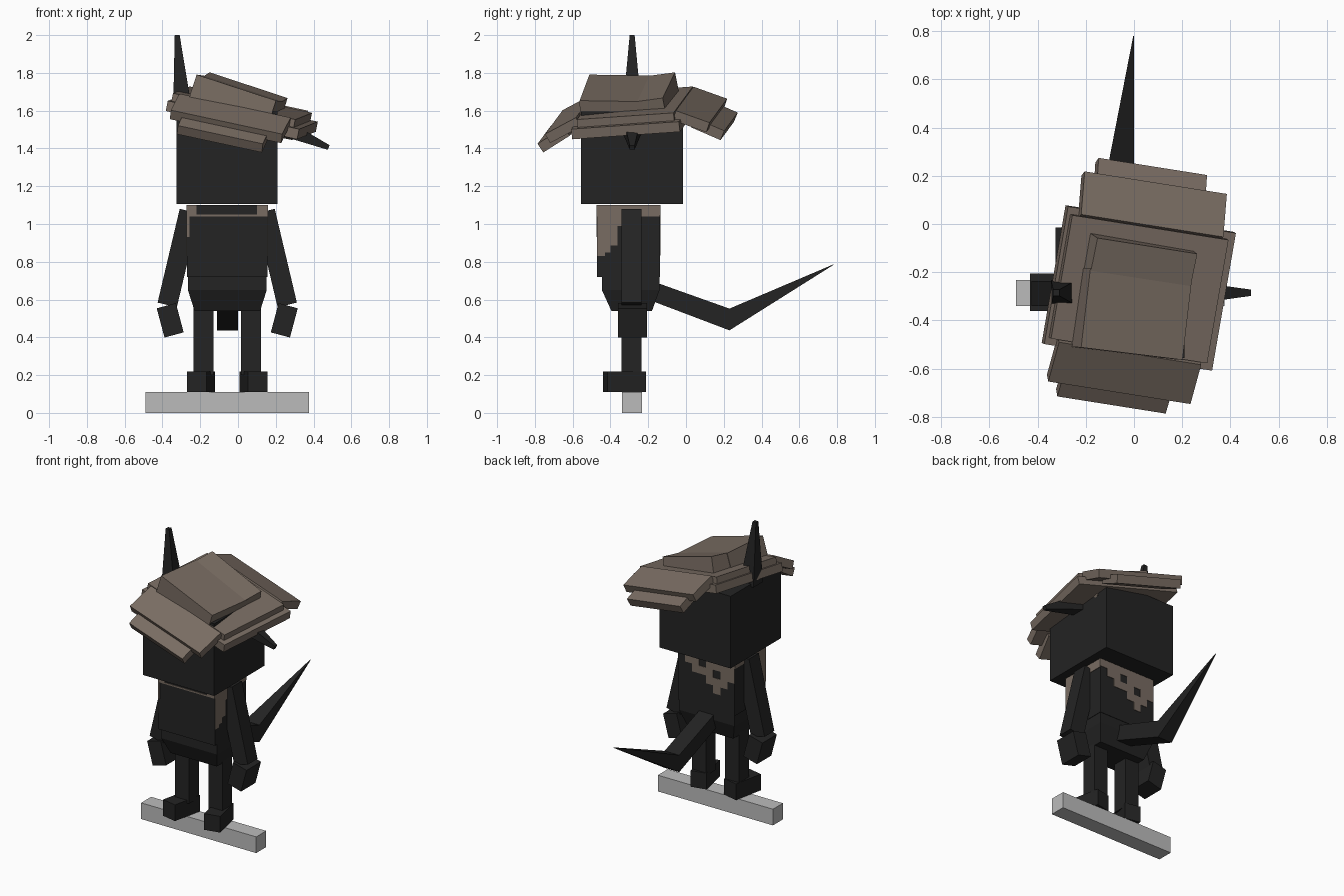
import bpy, bmesh, math
from mathutils import Matrix, Vector

cube = bpy.data.objects.get("Cube")
if cube:
    bpy.data.objects.remove(cube, do_unlink=True)


def material(name, rgb):
    m = bpy.data.materials.new(name)
    m.use_nodes = True
    col = (*rgb, 1.0)
    m.diffuse_color = col
    bsdf = m.node_tree.nodes["Principled BSDF"]
    bsdf.inputs["Base Color"].default_value = col
    bsdf.inputs["Roughness"].default_value = 0.9
    return m


BLACK = material("charcoal black", (0.017, 0.017, 0.017))
BROWN = material("dusty brown", (0.19, 0.15, 0.122))
GREY = material("light grey", (0.5, 0.5, 0.5))


def finish(name, bm, mat):
    bmesh.ops.recalc_face_normals(bm, faces=bm.faces)
    me = bpy.data.meshes.new(name)
    bm.to_mesh(me)
    bm.free()
    me.materials.append(mat)
    ob = bpy.data.objects.new(name, me)
    bpy.context.collection.objects.link(ob)
    return ob


def euler(yaw=0, roll=0, pitch=0):
    """Rotation from degrees: yaw about z, roll about y, pitch about x."""
    r = math.radians
    return (Matrix.Rotation(r(yaw), 4, 'Z') @ Matrix.Rotation(r(roll), 4, 'Y')
            @ Matrix.Rotation(r(pitch), 4, 'X'))


def block(name, centre, size, mat, rot=Matrix(), parent=Matrix()):
    """Rotated box, given by centre and size."""
    bm = bmesh.new()
    mw = parent @ Matrix.Translation(centre) @ rot @ Matrix.Diagonal((*size, 1))
    bmesh.ops.create_cube(bm, size=1, matrix=mw)
    return finish(name, bm, mat)


def boxes(name, spans, mat):
    """One mesh of axis-aligned boxes (x0, x1, y0, y1, z0, z1)."""
    bm = bmesh.new()
    for x0, x1, y0, y1, z0, z1 in spans:
        mw = (Matrix.Translation(((x0 + x1) / 2, (y0 + y1) / 2, (z0 + z1) / 2))
              @ Matrix.Diagonal((x1 - x0, y1 - y0, z1 - z0, 1)))
        bmesh.ops.create_cube(bm, size=1, matrix=mw)
    return finish(name, bm, mat)


def loft(name, rings, mat):
    """Closed skin through rings of four points."""
    bm = bmesh.new()
    vs = [[bm.verts.new(p) for p in ring] for ring in rings]
    for a, b in zip(vs, vs[1:]):
        for i in range(4):
            j = (i + 1) % 4
            bm.faces.new((a[i], a[j], b[j], b[i]))
    bm.faces.new(vs[0])
    bm.faces.new(vs[-1])
    return finish(name, bm, mat)


def flat_ring(x0, x1, y0, y1, z):
    return [(x0, y0, z), (x1, y0, z), (x1, y1, z), (x0, y1, z)]


def square(centre, half, direction):
    """Square ring across a direction lying in the xz plane."""
    d = Vector(direction).normalized()
    side, up, c = Vector((0, 1, 0)), d.cross(Vector((0, 1, 0))), Vector(centre)
    return [c + half * (a * side + b * up) for a, b in ((-1, -1), (1, -1), (1, 1), (-1, 1))]


MID = -0.057   # body centre in x
YC = -0.288    # limb centre in y

# Stand, head, torso and hips
boxes("stand_bar", [(-0.49, 0.375, -0.34, -0.233, 0, 0.11)], GREY)
boxes("head", [(-0.325, 0.21, -0.555, -0.015, 1.105, 1.595)], BLACK)
X0, X1, Y0, Y1, TOP = -0.27, 0.155, -0.47, -0.137, 1.10
boxes("torso", [(X0, X1, Y0, Y1, 0.72, TOP)], BLACK)
loft("hips", [flat_ring(-0.265, 0.152, -0.445, -0.14, 0.73),
              flat_ring(-0.265, 0.152, -0.445, -0.14, 0.65),
              flat_ring(-0.23, 0.117, -0.395, -0.18, 0.54)], BLACK)

# Ragged brown patches, as thin plates over the torso
T = 0.003
boxes("collar_front", [(X0, -0.22, Y0 - T, Y0, 1.04, TOP),
                       (0.10, X1, Y0 - T, Y0, 1.04, TOP),
                       (-0.22, 0.10, Y0 - T, Y0, 1.04, 1.05),
                       (X0, -0.257, Y0 - T, Y0, 0.93, 1.04)], BROWN)
side_rows = [(Y1, 1.04, TOP), (-0.34, 0.99, 1.04), (-0.362, 0.885, 0.99),
             (-0.40, 0.85, 0.885), (-0.43, 0.83, 0.85)]
for name, xa, xb in (("patch_left", X1, X1 + T), ("patch_right", X0 - T, X0)):
    boxes(name, [(xa, xb, Y0, y, za, zb) for y, za, zb in side_rows], BROWN)
back_mask = ["########", ".##.####", "..###.##", "....###.", ".....#.."]
cell = (X1 - X0) / 8
boxes("patch_back", [(X1 - (i + 1) * cell, X1 - i * cell, Y1, Y1 + T,
                      TOP - (r + 1) * cell, TOP - r * cell)
                     for r, row in enumerate(back_mask)
                     for i, ch in enumerate(row) if ch == "#"], BROWN)

# Limbs, mirrored about the body centre
for side, s in (("left", 1), ("right", -1)):
    block(f"{side}_leg", (MID + s * 0.125, YC, 0.38), (0.105, 0.105, 0.36), BLACK)
    block(f"{side}_foot", (MID + s * 0.14, -0.325, 0.165), (0.107, 0.21, 0.11), BLACK,
          euler(yaw=s * 12))
    block(f"{side}_upper_arm", (MID + s * 0.259, YC, 0.82), (0.105, 0.105, 0.51), BLACK,
          euler(roll=-s * 13.3))
    block(f"{side}_forearm", (MID + s * 0.302, -0.283, 0.49), (0.105, 0.155, 0.16), BLACK,
          euler(roll=s * 15))

# Tail: a thick bent root and a long spike
xa, xb = -0.11, 0.0
loft("tail", [[(xa, -0.20, 0.60), (xb, -0.20, 0.60), (xb, -0.20, 0.705), (xa, -0.20, 0.705)],
              [(xa, 0.23, 0.437), (xb, 0.23, 0.437), (xb, 0.23, 0.552), (xa, 0.23, 0.552)],
              [(-0.003, 0.78, 0.783), (0, 0.78, 0.783), (0, 0.78, 0.786), (-0.003, 0.78, 0.786)]],
     BLACK)

# Horns
for name, base, tip, half in (("right_horn", (-0.292, -0.285, 1.58), (-0.322, -0.285, 2.0), 0.052),
                              ("left_horn", (0.16, -0.285, 1.545), (0.48, -0.285, 1.405), 0.055)):
    d = Vector(tip) - Vector(base)
    loft(name, [square(base, half, d), square(tip, 0.013, d)], BLACK)

# Hat: tilted plates with drooping brim slats at front and back
HAT = Matrix.Translation((0.02, -0.265, 1.57)) @ euler(-9, 12, 4)
block("hat_brim", (0, 0, 0), (0.72, 0.58, 0.055), BROWN, parent=HAT)
block("hat_brim_upper", (-0.01, 0, 0.045), (0.67, 0.52, 0.05), BROWN, parent=HAT)
for name, s in (("front", -1), ("back", 1)):
    block(f"brim_inner_{name}", (-0.005, s * 0.345, 0.012), (0.61, 0.19, 0.055), BROWN,
          euler(pitch=-s * 24), HAT)
    block(f"brim_outer_{name}", (-0.015, s * 0.415, -0.052), (0.465, 0.17, 0.055), BROWN,
          euler(pitch=-s * 28), HAT)

# Pinched crown: two blocks meeting in a crease
block("crown_front", (-0.013, -0.372, 1.648), (0.445, 0.33, 0.15), BROWN, euler(-7, 18, -1))
block("crown_back", (0.017, -0.148, 1.645), (0.44, 0.15, 0.17), BROWN, euler(-9, 18, 8))
